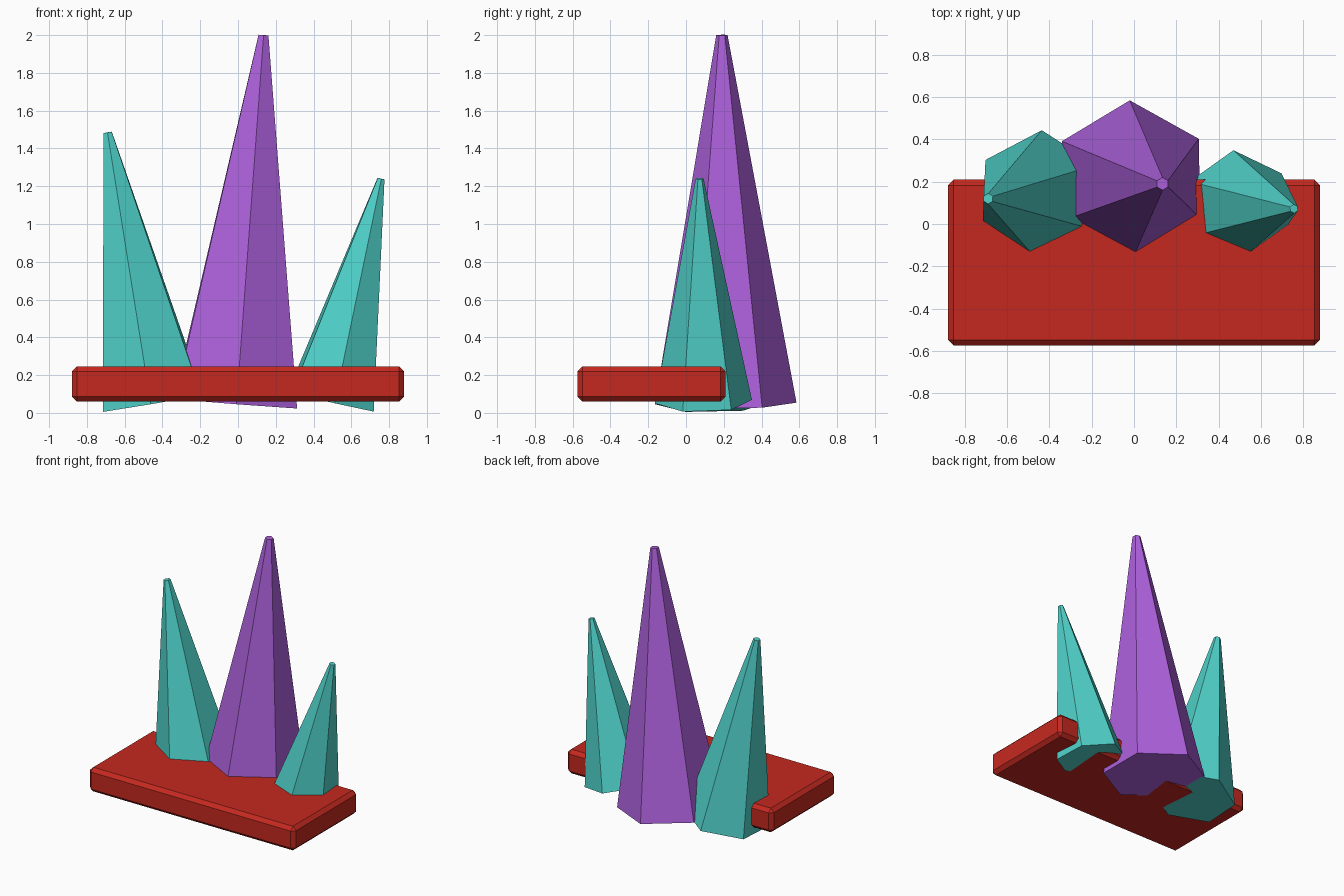
import bpy, bmesh, math
from mathutils import Vector, Matrix

if "Cube" in bpy.data.objects:
    bpy.data.objects.remove(bpy.data.objects["Cube"])


def material(name, rgb):
    mat = bpy.data.materials.new(name)
    mat.diffuse_color = (*rgb, 1)
    mat.use_nodes = True
    mat.node_tree.nodes["Principled BSDF"].inputs["Base Color"].default_value = mat.diffuse_color
    return mat


def add_object(name, bm, mat):
    bmesh.ops.recalc_face_normals(bm, faces=bm.faces)
    mesh = bpy.data.meshes.new(name)
    bm.to_mesh(mesh)
    bm.free()
    mesh.materials.append(mat)
    obj = bpy.data.objects.new(name, mesh)
    bpy.context.collection.objects.link(obj)
    return obj


def crystal(name, base, tip, base_r, tip_r, twist, mat):
    """Six-sided tapered spike leaning from base centre to tip centre."""
    base, tip = Vector(base), Vector(tip)
    lean = Vector((0, 0, 1)).rotation_difference(tip - base)
    bm = bmesh.new()
    rings = []
    for centre, r in ((base, base_r), (tip, tip_r)):
        ring = []
        for k in range(6):
            a = math.radians(30 + 60 * k + twist)
            ring.append(bm.verts.new(centre + lean @ Vector((r * math.cos(a), r * math.sin(a), 0))))
        rings.append(ring)
    low, high = rings
    for k in range(6):
        n = (k + 1) % 6
        bm.faces.new((low[k], low[n], high[n], high[k]))
    bm.faces.new(low[::-1])
    bm.faces.new(high)
    return add_object(name, bm, mat)


red = material("red", (0.56, 0.022, 0.014))
purple = material("purple", (0.42, 0.12, 0.72))
teal = material("teal", (0.08, 0.64, 0.59))

# Slab base with chamfered edges
bm = bmesh.new()
bmesh.ops.create_cube(bm, size=1, matrix=Matrix.Translation((0, -0.183, 0.153))
                      @ Matrix.Diagonal((1.76, 0.785, 0.186, 1)))
slab = add_object("base_slab", bm, red)
bevel = slab.modifiers.new("chamfer", 'BEVEL')
bevel.width = 0.027
bevel.segments = 1

# Leaning crystals
crystal("centre_crystal", (-0.014, 0.21, 0.05), (0.135, 0.19, 2.0), 0.375, 0.03, 1, purple)
crystal("left_crystal", (-0.449, 0.139, 0.052), (-0.69, 0.12, 1.485), 0.305, 0.025, -2.5, teal)
crystal("right_crystal", (0.491, 0.092, 0.06), (0.757, 0.072, 1.24), 0.258, 0.021, 4.8, teal)
